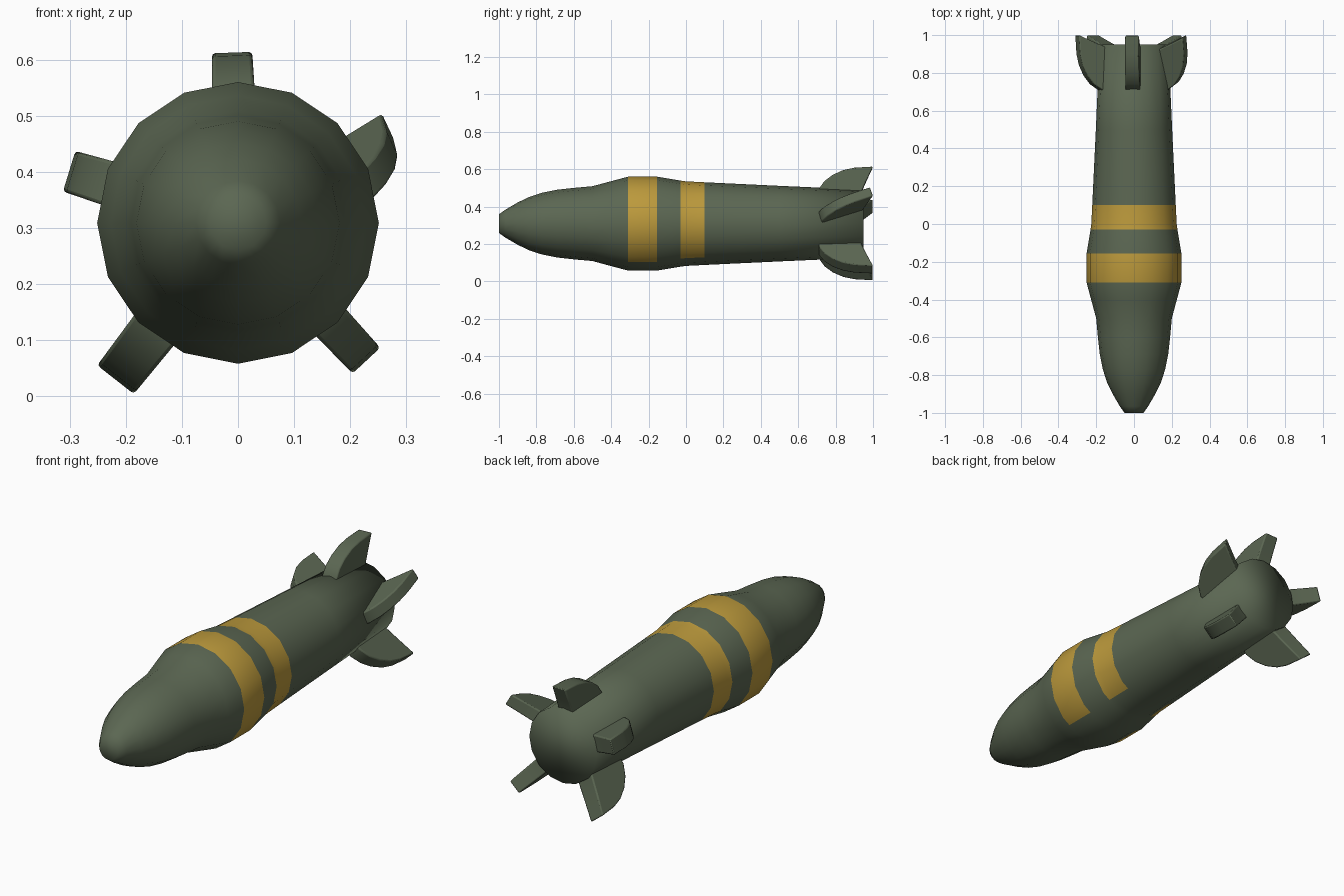
import bpy, bmesh, math
from mathutils import Matrix, Vector

if "Cube" in bpy.data.objects:
    bpy.data.objects.remove(bpy.data.objects["Cube"])

AXIS_Z = 0.309


def material(name, col):
    m = bpy.data.materials.new(name)
    m.diffuse_color = (*col, 1)
    m.use_nodes = True
    m.node_tree.nodes["Principled BSDF"].inputs["Base Color"].default_value = m.diffuse_color
    return m


green = material("olive_green", (0.105, 0.135, 0.085))
yellow = material("band_yellow", (0.50, 0.32, 0.045))


def finish(bm, name, mats):
    bmesh.ops.recalc_face_normals(bm, faces=bm.faces[:])
    me = bpy.data.meshes.new(name)
    bm.to_mesh(me)
    bm.free()
    ob = bpy.data.objects.new(name, me)
    bpy.context.collection.objects.link(ob)
    for m in mats:
        me.materials.append(m)
    for p in me.polygons:
        p.use_smooth = True
    return ob


# Body: 16-sided lathe along y, with two extra mid-side points where the bands end
profile = [(-1, .05), (-.965, .075), (-.9, .113), (-.84, .142), (-.77, .165),
           (-.69, .181), (-.6, .191), (-.5, .2), (-.4, .227), (-.31, .251),
           (-.155, .251), (-.03, .23), (0, .226), (.1, .221), (.5, .202), (.95, .182)]
ring = []
for i in range(16):
    a = math.radians(22.5 * i)
    ring.append((a, 1.0))
for d in (-56.25, -123.75):
    ring.append((math.radians(d % 360), math.cos(math.radians(11.25))))
ring.sort()

bm = bmesh.new()
loops = [[bm.verts.new((r * k * math.cos(a), y, AXIS_Z + r * k * math.sin(a))) for a, k in ring]
         for y, r in profile]
n = len(ring)
for la, lb in zip(loops, loops[1:]):
    for i in range(n):
        j = (i + 1) % n
        f = bm.faces.new((la[i], la[j], lb[j], lb[i]))
        c = f.calc_center_median()
        in_band = -.31 < c.y < -.155 or -.03 < c.y < .1
        angle = math.degrees(math.atan2(c.z - AXIS_Z, c.x))
        # bands are left open along the belly
        if in_band and not (-123 < angle < -57):
            f.material_index = 1
bm.faces.new(loops[0])
bm.faces.new(loops[-1])
finish(bm, "bomb_body", [green, yellow])

# Tail fins: thick slabs with curved leading edge and raked trailing edge
fin_outline = [(.71, .10), (.71, .185), (.74, .228), (.785, .262), (.84, .287),
               (.9, .30), (1.0, .306), (.965, .23), (.93, .15), (.92, .10)]


def fin(name, angle, reach, thick, tilt=0):
    bm = bmesh.new()
    rows = []
    for s in (-1, 1):
        row = []
        for y, r in fin_outline:
            rr = .1 + (r - .1) * (reach - .1) / .206
            t = thick * (1.05 - .15 * (rr - .1) / (reach - .1))
            row.append(bm.verts.new((rr, y, s * t / 2)))
        rows.append(row)
        bm.faces.new(row)
    k = len(fin_outline)
    for i in range(k):
        j = (i + 1) % k
        bm.faces.new((rows[0][i], rows[0][j], rows[1][j], rows[1][i]))
    pivot = Matrix.Translation((0, .86, 0))
    m = (Matrix.Translation((0, 0, AXIS_Z))
         @ Matrix.Rotation(math.radians(-angle), 4, 'Y')
         @ pivot @ Matrix.Rotation(math.radians(tilt), 4, 'X') @ pivot.inverted())
    bm.transform(m)
    ob = finish(bm, name, [green])
    bev = ob.modifiers.new("soft_edges", 'BEVEL')
    bev.width = .006
    bev.segments = 2
    bev.limit_method = 'ANGLE'
    bev.angle_limit = math.radians(50)
    bpy.ops.object.select_all(action='DESELECT')
    ob.select_set(True)
    bpy.context.view_layer.objects.active = ob
    bpy.ops.object.shade_smooth_by_angle(angle=math.radians(45))


fin("tail_fin_top", 92, .304, .080)
fin("tail_fin_left", 163, .315, .084)
fin("tail_fin_lower_left", 232, .355, .092)
fin("tail_fin_lower_right", 313, .336, .075)
fin("tail_fin_right", 25, .315, .062, tilt=18)
